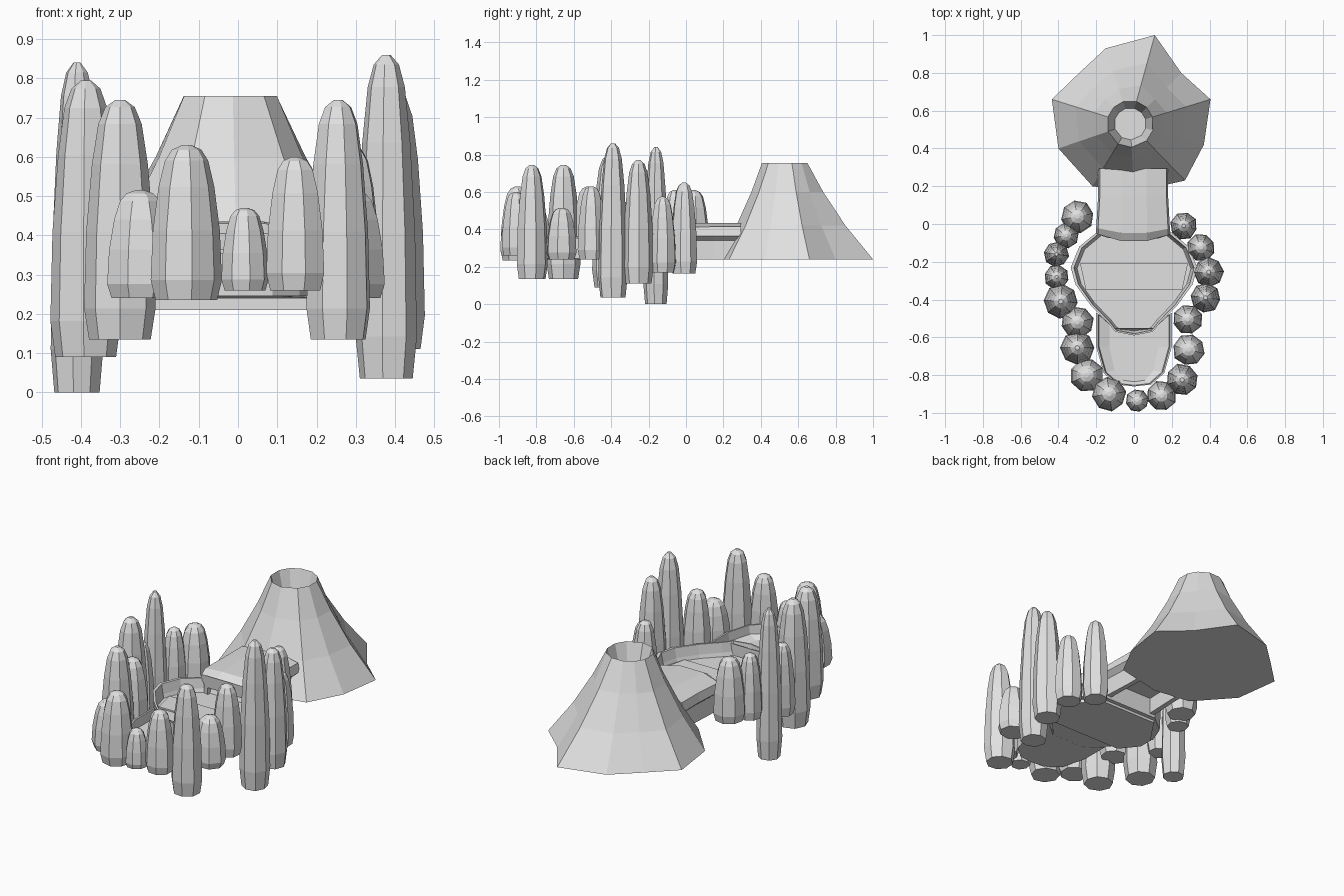
import bpy, bmesh, math, random
from mathutils import Vector

random.seed(4)
cube = bpy.data.objects.get("Cube")
if cube:
    bpy.data.objects.remove(cube)

# One stone colour for everything
stone = bpy.data.materials.new("stone_grey")
stone.use_nodes = True
stone.diffuse_color = (0.75, 0.75, 0.75, 1)
stone.node_tree.nodes["Principled BSDF"].inputs["Base Color"].default_value = (0.75, 0.75, 0.75, 1)


def loft(name, rings):
    """Skin a list of equal-length point rings and cap both ends."""
    bm = bmesh.new()
    loops = [[bm.verts.new(p) for p in ring] for ring in rings]
    n = len(loops[0])
    for low, high in zip(loops, loops[1:]):
        for i in range(n):
            j = (i + 1) % n
            bm.faces.new((low[i], low[j], high[j], high[i]))
    bm.faces.new(loops[0][::-1])
    bm.faces.new(loops[-1])
    bmesh.ops.recalc_face_normals(bm, faces=bm.faces)
    mesh = bpy.data.meshes.new(name)
    bm.to_mesh(mesh)
    bm.free()
    mesh.materials.append(stone)
    obj = bpy.data.objects.new(name, mesh)
    bpy.context.collection.objects.link(obj)


def pillar(name, x, y, r, base, top):
    """Eight-sided rock column with a bulging foot, a shoulder and a domed tip."""
    profile = [(0, 0.88), (0.13, 1.02), (0.45, 0.96), (0.73, 0.8),
               (0.9, 0.62), (0.97, 0.42), (1, 0.14)]
    turn = random.uniform(0, math.pi / 4)
    wobble = [random.uniform(1.0, 1.08) for _ in range(8)]
    rings = []
    for t, s in profile:
        z = base + t * (top - base)
        rings.append([(x + r * s * w * math.cos(turn + i * math.pi / 4),
                       y + r * s * w * math.sin(turn + i * math.pi / 4), z)
                      for i, w in enumerate(wobble)])
    loft(name, rings)


def mirrored(half):
    return half + [(-x, y) for x, y in reversed(half) if x > 0]


def plate(name, half, bottom, top):
    outline = mirrored(half)
    loft(name, [[(x, y, z) for x, y in outline] for z in (bottom, top)])


def basin(name, half, bottom, tilt, rim, floor, centre_y, inner_x, inner_y):
    """Shallow mirrored dish: tilted underside, thin rim, sloped bank, floor."""
    outline = mirrored(half)

    def ring(sx, sy, z, slope=0):
        return [(x * sx, centre_y + (y - centre_y) * sy, z - slope * (y - centre_y))
                for x, y in outline]
    loft(name, [ring(0.98, 0.98, bottom, tilt), ring(1, 1, rim),
                ring(0.95, 0.97, rim), ring(0.92, 0.95, floor + 0.02),
                ring(inner_x, inner_y, floor)])


# Ring of columns: x, y, radius, base, top
columns = [
    (-0.30, 0.04, 0.083, 0.26, 0.61), (-0.36, -0.06, 0.064, 0.25, 0.61),
    (-0.41, -0.16, 0.063, 0.0, 0.84), (-0.41, -0.28, 0.062, 0.20, 0.60),
    (-0.387, -0.41, 0.086, 0.09, 0.795), (-0.30, -0.52, 0.082, 0.24, 0.63),
    (-0.30, -0.655, 0.086, 0.135, 0.745), (-0.25, -0.80, 0.085, 0.24, 0.515),
    (-0.13, -0.90, 0.085, 0.235, 0.63), (0.017, -0.935, 0.057, 0.26, 0.47),
    (0.145, -0.91, 0.076, 0.26, 0.60), (0.255, -0.825, 0.081, 0.135, 0.745),
    (0.29, -0.665, 0.08, 0.24, 0.515), (0.283, -0.505, 0.075, 0.24, 0.63),
    (0.378, -0.39, 0.076, 0.035, 0.86), (0.395, -0.255, 0.074, 0.11, 0.77),
    (0.355, -0.125, 0.07, 0.17, 0.575), (0.263, -0.01, 0.068, 0.165, 0.65),
]
for k, c in enumerate(columns):
    pillar(f"rock_column_{k + 1}", *c)

# Upper pool, its low step and keel, and the lower pool it spills into
basin("upper_pool", [(0.0, -0.59), (0.10, -0.57), (0.14, -0.52), (0.23, -0.43), (0.31, -0.32),
                     (0.335, -0.23), (0.29, -0.12), (0.18, -0.03)],
      0.235, 0.04, 0.365, 0.29, -0.30, 0.9, 0.92)
plate("pool_floor_step", [(0.255, -0.35), (0.285, -0.21)], 0.28, 0.298)
plate("pool_keel", [(0.22, -0.40), (0.30, -0.30), (0.30, -0.22), (0.19, -0.06)], 0.21, 0.25)
basin("lower_pool", [(0.0, -0.86), (0.09, -0.85), (0.16, -0.79), (0.20, -0.65), (0.20, -0.47),
                     (0.11, -0.55)],
      0.245, 0.0, 0.355, 0.285, -0.67, 0.65, 0.87)

# Hollow-bottomed channel from the mountain to the pool, with a rounded front lip
section = [(-0.17, 0.24), (-0.17, 0.34), (-0.20, 0.365), (-0.19, 0.415), (-0.07, 0.435),
           (0.07, 0.435), (0.18, 0.415), (0.19, 0.365), (0.16, 0.34), (0.16, 0.24),
           (0.13, 0.24), (0.13, 0.33), (-0.14, 0.33), (-0.14, 0.24)]


def channel_ring(y, bow, width, drop):
    return [(x * width, y - bow * (1 - (x / 0.2) ** 2), z - (drop if z > 0.4 else 0))
            for x, z in section]


loft("channel", [channel_ring(0.295, 0, 0.95, 0), channel_ring(0.15, 0, 0.95, 0),
                 channel_ring(-0.02, 0.03, 1, 0.005), channel_ring(-0.05, 0.045, 1, 0.03)])

# Hollow mountain: irregular foot rising to an even crater rim
centre = Vector((-0.02, 0.53))
foot = [Vector(p) for p in [
    (0.405, 0.66), (0.25, 0.80), (0.11, 1.0), (-0.15, 0.93), (-0.29, 0.80), (-0.435, 0.66),
    (-0.40, 0.40), (-0.22, 0.20), (0.0, 0.17), (0.27, 0.23), (0.37, 0.42)]]


def mountain_ring(blend, z, rim=0.124):
    ring = []
    for p in foot:
        d = p - centre
        q = centre + d.normalized() * rim
        ring.append((*q.lerp(p, blend), z))
    return ring


loft("mountain", [mountain_ring(1, 0.24), mountain_ring(0.58, 0.42), mountain_ring(0.24, 0.60),
                  mountain_ring(0, 0.755), mountain_ring(0, 0.62, 0.085)])
